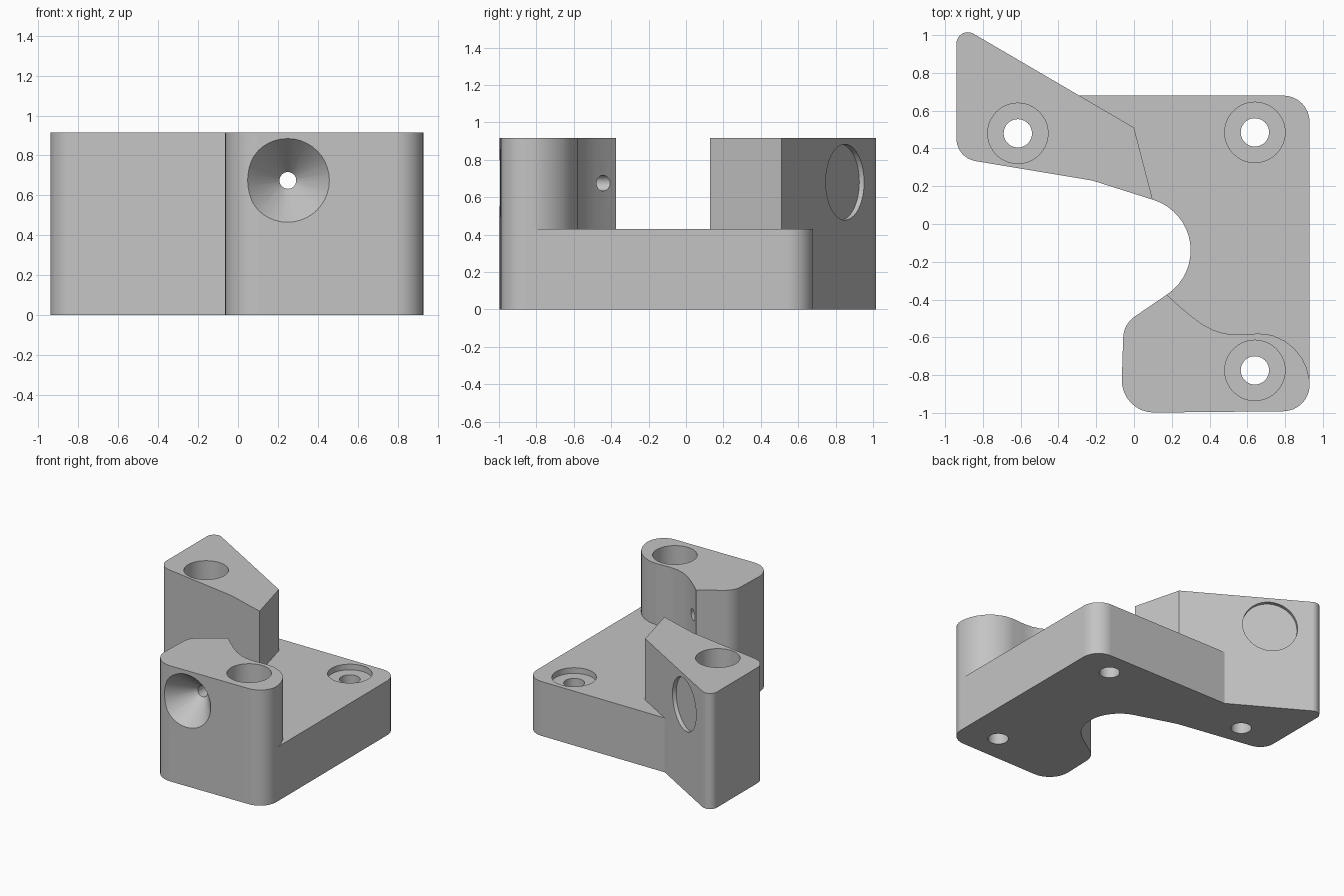
import bpy, bmesh
from math import sin, cos, pi, radians
from mathutils import Vector

cube = bpy.data.objects.get("Cube")
if cube:
    bpy.data.objects.remove(cube, do_unlink=True)

TOP, DECK, BORE_FLOOR = 0.915, 0.43, 0.385

grey = bpy.data.materials.new("light_grey")
grey.use_nodes = True
grey.diffuse_color = (0.55, 0.55, 0.55, 1)
grey.node_tree.nodes["Principled BSDF"].inputs["Base Color"].default_value = (0.55, 0.55, 0.55, 1)


def rounded(corners, steps=8):
    """Outline from (x, y, radius) corners, each replaced by a tangent arc."""
    out = []
    for i, (x, y, r) in enumerate(corners):
        p = Vector((x, y))
        if r == 0:
            out.append(p)
            continue
        a = (Vector(corners[i - 1][:2]) - p).normalized()
        b = (Vector(corners[(i + 1) % len(corners)][:2]) - p).normalized()
        half = a.angle(b) / 2
        centre = p + (a + b).normalized() * (r / sin(half))
        start = p + a * (r * cos(half) / sin(half)) - centre
        end = p + b * (r * cos(half) / sin(half)) - centre
        sweep = start.angle(end)
        for k in range(steps + 1):
            t = k / steps
            out.append(centre + (start * sin((1 - t) * sweep) + end * sin(t * sweep)) / sin(sweep))
    return out


def make_object(name, bm):
    bmesh.ops.recalc_face_normals(bm, faces=bm.faces)
    mesh = bpy.data.meshes.new(name)
    bm.to_mesh(mesh)
    bm.free()
    mesh.materials.append(grey)
    obj = bpy.data.objects.new(name, mesh)
    bpy.context.collection.objects.link(obj)
    return obj


def prism(name, outline, z0, z1):
    bm = bmesh.new()
    face = bm.faces.new([bm.verts.new((p[0], p[1], z0)) for p in outline])
    up = bmesh.ops.extrude_face_region(bm, geom=[face])["geom"]
    bmesh.ops.translate(bm, vec=(0, 0, z1 - z0), verts=[v for v in up if isinstance(v, bmesh.types.BMVert)])
    return make_object(name, bm)


def cone(name, start, end, r0, r1, sides=40):
    start, end = Vector(start), Vector(end)
    axis = end - start
    bm = bmesh.new()
    bmesh.ops.create_cone(bm, cap_ends=True, segments=sides, radius1=r0, radius2=r1, depth=axis.length)
    turn = axis.to_track_quat('Z', 'Y').to_matrix()
    bmesh.ops.rotate(bm, matrix=turn, verts=bm.verts)
    bmesh.ops.translate(bm, vec=(start + end) / 2, verts=bm.verts)
    return make_object(name, bm)


# Full-height body with the concave notch on its left side
notch = [(0.02 + 0.28 * cos(radians(a)), -0.14 + 0.28 * sin(radians(a)), 0) for a in range(-56, 74, 8)]
corners = [
    (-0.94, 1.06, 0.06), (-0.94, 0.35, 0.12), (-0.22, 0.23, 0),
    *reversed(notch),
    (-0.055, -0.53, 0.14), (-0.07, -1.0, 0.17), (0.93, -0.99, 0.14),
    (0.93, 0.68, 0.14), (-0.29, 0.68, 0),
]
body = prism("bracket_body", rounded(corners), 0, TOP)

# Open space above the deck, leaving the front and rear towers standing
deck_space = [
    (0.10, -0.30), (0.18, -0.38), (0.24, -0.435), (0.30, -0.485), (0.36, -0.53), (0.42, -0.562),
    (0.48, -0.58), (0.55, -0.586), (0.66, -0.58), (0.73, -0.588), (0.80, -0.62), (0.85, -0.66),
    (0.89, -0.71), (0.915, -0.765), (0.93, -0.83), (1.2, -0.83), (1.2, 1.2), (-0.29, 1.2),
    (-0.29, 0.68), (0.0, 0.51), (0.10, 0.125), (0.13, 0.01),
]
cutters = [prism("deck_cutter", deck_space, DECK, 1.2)]

# Counterbored screw holes
for x, y in ((-0.615, 0.48), (0.64, 0.485), (0.64, -0.775)):
    cutters.append(cone("bore_cutter", (x, y, BORE_FLOOR), (x, y, 1.2), 0.16, 0.16))
    cutters.append(cone("hole_cutter", (x, y, -0.2), (x, y, 0.6), 0.075, 0.075))

# Shallow round pocket on the slanted rear face
normal = Vector((0.505, 0.863, 0))
pocket = Vector((-0.58, 0.85, 0.68))
cutters.append(cone("pocket_cutter", pocket - normal * 0.03, pocket + normal * 0.2, 0.203, 0.203))

# Funnel and through hole in the front tower
cutters.append(cone("funnel_cutter", (0.25, -1.05, 0.675), (0.25, -0.80, 0.675), 0.255, 0.042))
cutters.append(cone("funnel_hole_cutter", (0.25, -0.9, 0.675), (0.25, -0.3, 0.675), 0.042, 0.042))

bpy.ops.object.select_all(action='DESELECT')
bpy.context.view_layer.objects.active = body
body.select_set(True)
for cutter in cutters:
    cutter.hide_render = True
    mod = body.modifiers.new("cut", 'BOOLEAN')
    mod.operation, mod.solver, mod.object = 'DIFFERENCE', 'EXACT', cutter
    bpy.ops.object.modifier_apply(modifier=mod.name)
    bpy.data.objects.remove(cutter, do_unlink=True)

bpy.ops.object.shade_smooth_by_angle(angle=radians(30))
body.modifiers.new("flat_normals", 'WEIGHTED_NORMAL').keep_sharp = True
